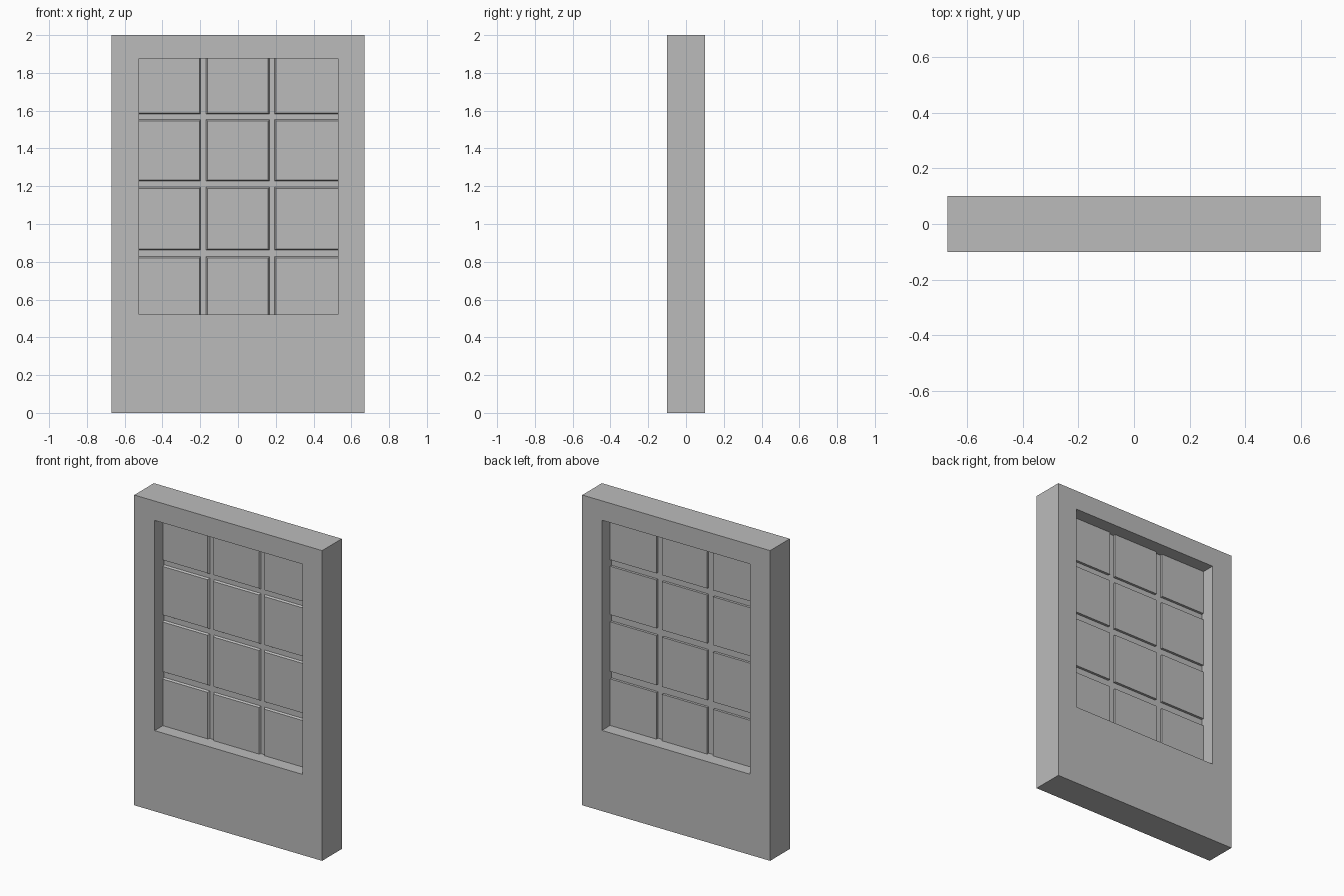
import bpy
import bmesh

cube = bpy.data.objects.get("Cube")
if cube:
    bpy.data.objects.remove(cube, do_unlink=True)

grey = bpy.data.materials.new("plain_grey")
grey.use_nodes = True
grey.diffuse_color = (0.5, 0.5, 0.5, 1)
grey.node_tree.nodes["Principled BSDF"].inputs["Base Color"].default_value = (0.5, 0.5, 0.5, 1)


def finish(name, bm):
    bmesh.ops.recalc_face_normals(bm, faces=bm.faces)
    mesh = bpy.data.meshes.new(name)
    bm.to_mesh(mesh)
    bm.free()
    mesh.materials.append(grey)
    obj = bpy.data.objects.new(name, mesh)
    bpy.context.collection.objects.link(obj)
    return obj


def rect(bm, x0, x1, z0, z1, y):
    return [bm.verts.new((x, y, z)) for x, z in ((x0, z0), (x1, z0), (x1, z1), (x0, z1))]


def bridge(bm, a, b):
    for i in range(4):
        j = (i + 1) % 4
        bm.faces.new((a[i], a[j], b[j], b[i]))


def block(bm, front, back):
    """Closed block between two rectangles."""
    bridge(bm, front, back)
    bm.faces.new(front)
    bm.faces.new(back)


# Main dimensions
LEFT, RIGHT, SILL, HEAD = -0.525, 0.53, 0.52, 1.875
HALF_WIDTH, HALF_DEPTH, HEIGHT = 0.67, 0.1, 2.0
PANE_Y = 0.016
SLOPE = 0.008

# Thick surround with a through opening
bm = bmesh.new()
loops = [rect(bm, -HALF_WIDTH, HALF_WIDTH, 0, HEIGHT, -HALF_DEPTH),
         rect(bm, -HALF_WIDTH, HALF_WIDTH, 0, HEIGHT, HALF_DEPTH),
         rect(bm, LEFT, RIGHT, SILL, HEAD, HALF_DEPTH),
         rect(bm, LEFT, RIGHT, SILL, HEAD, -HALF_DEPTH)]
for k in range(4):
    bridge(bm, loops[k], loops[(k + 1) % 4])
finish("door_frame", bm)

# Thin sheet that forms the floor of the grooves between panes
bm = bmesh.new()
block(bm, rect(bm, LEFT, RIGHT, SILL, HEAD, -0.004),
      rect(bm, LEFT, RIGHT, SILL, HEAD, 0.0))
finish("glazing_bars", bm)

# Raised panes: sloped groove walls in front, straight walls behind
columns = [(LEFT, -0.205), (-0.162, 0.16), (0.2, RIGHT)]
rows = [(SILL, 0.82), (0.868, 1.188), (1.234, 1.546), (1.588, HEAD)]
for r, (z0, z1) in enumerate(rows):
    for c, (x0, x1) in enumerate(columns):
        # only the edges beside a groove slope outwards
        wx0 = x0 - SLOPE * (c > 0)
        wx1 = x1 + SLOPE * (c < len(columns) - 1)
        wz0 = z0 - SLOPE * (r > 0)
        wz1 = z1 + SLOPE * (r < len(rows) - 1)
        bm = bmesh.new()
        block(bm, rect(bm, x0, x1, z0, z1, -PANE_Y),
              rect(bm, wx0, wx1, wz0, wz1, -0.002))
        block(bm, rect(bm, x0, x1, z0, z1, -0.002),
              rect(bm, x0, x1, z0, z1, PANE_Y))
        finish(f"pane_row{r + 1}_column{c + 1}", bm)
